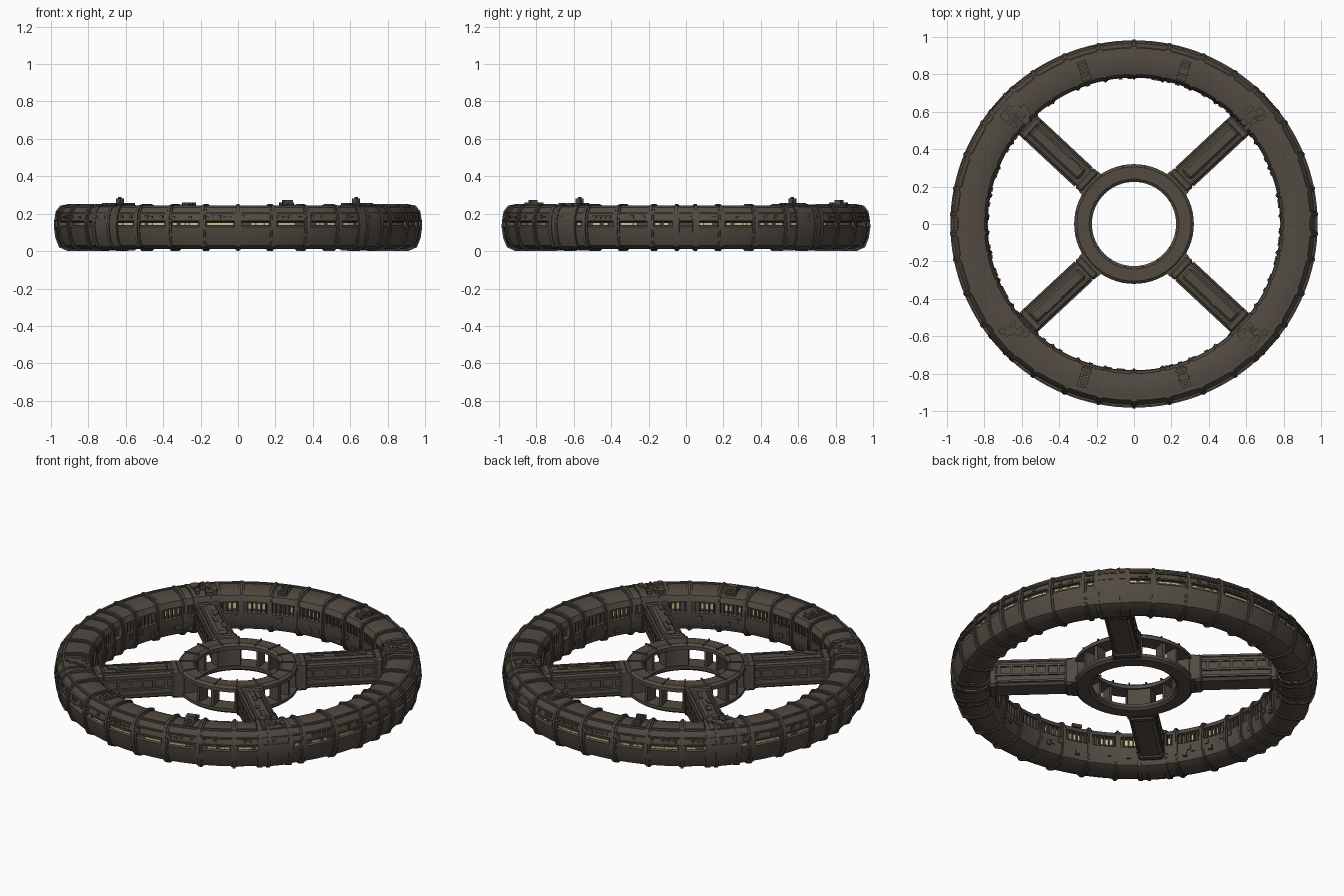
import bpy, bmesh, math, random
from math import pi, cos, sin, radians
from mathutils import Matrix

random.seed(4)
if "Cube" in bpy.data.objects:
    bpy.data.objects.remove(bpy.data.objects["Cube"])


def material(name, color):
    m = bpy.data.materials.new(name)
    m.use_nodes = True
    m.diffuse_color = color
    m.node_tree.nodes["Principled BSDF"].inputs["Base Color"].default_value = color
    return m


hull = material("dark brown hull", (0.085, 0.069, 0.055, 1))
glow = material("pale yellow window", (0.62, 0.56, 0.25, 1))


def sector(bm, profile, a0=0, a1=2 * pi, steps=128):
    """Sweep a closed (radius, z) profile around the axis."""
    full = a1 - a0 > 6.28
    rows = []
    for i in range(steps if full else steps + 1):
        a = a0 + (a1 - a0) * i / steps
        rows.append([bm.verts.new((r * cos(a), r * sin(a), z)) for r, z in profile])
    n = len(profile)
    for i in range(steps):
        p, q = rows[i], rows[(i + 1) % len(rows)]
        for j in range(n):
            k = (j + 1) % n
            bm.faces.new((p[j], q[j], q[k], p[k]))
    if not full:
        bm.faces.new(rows[0])
        bm.faces.new(rows[-1][::-1])


def band(r0, r1, z0, z1):
    return [(r0, z0), (r1, z0), (r1, z1), (r0, z1)]


def block(bm, r, angle, z, size, offset=0):
    """Box at a polar position; size is radial, tangential, vertical."""
    m = (Matrix.Rotation(angle, 4, 'Z') @ Matrix.Translation((r, offset, z))
         @ Matrix.Diagonal((*size, 1)))
    bmesh.ops.create_cube(bm, size=1, matrix=m)


def finish(name, bm, mat, smooth=True, bevel=0):
    bmesh.ops.recalc_face_normals(bm, faces=bm.faces)
    mesh = bpy.data.meshes.new(name)
    bm.to_mesh(mesh)
    bm.free()
    mesh.materials.append(mat)
    ob = bpy.data.objects.new(name, mesh)
    bpy.context.collection.objects.link(ob)
    if bevel:
        mod = ob.modifiers.new("edge", 'BEVEL')
        mod.width, mod.segments = bevel, 1
    if smooth:
        bpy.ops.object.select_all(action='DESELECT')
        bpy.context.view_layer.objects.active = ob
        ob.select_set(True)
        bpy.ops.object.shade_smooth_by_angle(angle=radians(32))
    return ob


def grown(profile, k):
    return [(0.875 + (r - 0.875) * k, 0.123 + (z - 0.123) * k) for r, z in profile]


# Outer ring hull, with a lit groove outside and a window recess inside
section = [(0.84, 0.012), (0.91, 0.012), (0.95, 0.03), (0.968, 0.075),
           (0.976, 0.13), (0.966, 0.136), (0.966, 0.154), (0.974, 0.16),
           (0.966, 0.205), (0.945, 0.232), (0.91, 0.239), (0.84, 0.239),
           (0.80, 0.226), (0.785, 0.195), (0.805, 0.19), (0.805, 0.135),
           (0.782, 0.13), (0.782, 0.07), (0.80, 0.03)]
bm = bmesh.new()
sector(bm, section)
finish("outer_ring", bm, hull)

# Ribs round the ring, doubled on the x axis, plus wide collars at the spokes
outline = section[:5] + section[7:14] + section[16:]
step = 2 * pi / 32
spokes = [radians(a) for a in (43, 137, 223, 317)]
ribs = bmesh.new()
for i in range(32):
    a = i * step
    for c in ((a - 0.055, a + 0.055) if i in (0, 16) else (a,)):
        sector(ribs, grown(outline, 1.1), c - 0.008, c + 0.008, 1)
        sector(ribs, grown(outline, 1.04), c - 0.018, c + 0.018, 2)
finish("ring_ribs", ribs, hull)
collars = bmesh.new()
for a in spokes:
    sector(collars, grown(outline, 1.045), a - 0.1, a + 0.1, 6)
    for s in (-1, 1):
        sector(collars, grown(outline, 1.085), a + s * 0.085 - 0.012, a + s * 0.085 + 0.012, 1)
finish("spoke_collars", collars, hull)

# Raised rails and belt plates on the outside and top edges
rails = bmesh.new()
sector(rails, band(0.96, 0.982, 0.158, 0.166))
sector(rails, band(0.955, 0.976, 0.198, 0.206))
sector(rails, band(0.93, 0.942, 0.232, 0.243))
for i in range(32):
    for t in range(5):
        a = (i + 0.15 + t * 0.16) * step
        if random.random() < 0.6:
            block(rails, 0.966, a, 0.182, (0.022, 0.018, random.uniform(0.01, 0.022)))
        block(rails, 0.796, a, 0.163, (0.02, 0.008, 0.056))
        if random.random() < 0.35:
            block(rails, 0.784, a, random.uniform(0.06, 0.11), (0.016, 0.022, 0.025))
finish("rails_and_fittings", rails, hull, False)

# Lit windows: dashes in the outer groove, panes in the inner recess
panes = bmesh.new()
for i in range(32):
    for t in range(6):
        a0 = (i + 0.14 + t * 0.12) * step
        if random.random() < 0.72:
            sector(panes, band(0.965, 0.971, 0.140, 0.150), a0, a0 + 0.115 * step, 1)
    for t in range(4):
        a = (i + 0.23 + t * 0.16) * step
        if random.random() < 0.7:
            block(panes, 0.804, a, 0.164, (0.006, 0.015, 0.03))
finish("lit_windows", panes, glow, False)

# Hub: two rims joined by posts, solid where the spokes meet it
hub = bmesh.new()
for z0, z1, s in ((0.045, 0.075, 1), (0.172, 0.205, -1)):
    lo, hi = (z0, z1) if s > 0 else (z1, z0)
    sector(hub, [(0.24, lo), (0.305, lo), (0.32, lo + s * 0.012), (0.32, hi),
                 (0.225, hi), (0.225, lo + s * 0.012)], steps=64)
for a in spokes:
    sector(hub, band(0.235, 0.312, 0.07, 0.178), a - 0.27, a + 0.27, 8)
    block(hub, 0.318, a, 0.125, (0.03, 0.15, 0.15))
for q in range(4):
    for t in (-0.15, 0.15):
        c = q * pi / 2 + t
        sector(hub, band(0.24, 0.308, 0.07, 0.178), c - 0.03, c + 0.03, 1)
for i in range(16):
    a = (i + 0.5) * pi / 8
    block(hub, 0.27, a, 0.206, (0.085, 0.008, 0.008))
finish("hub", hub, hull)

# Spokes: chamfered beams with end frames, window-like side panels and top plates
beam = bmesh.new()
trim = bmesh.new()
for a in spokes:
    block(beam, 0.57, a, 0.125, (0.52, 0.125, 0.15))
    for r in (0.345, 0.755):
        block(beam, r, a, 0.125, (0.05, 0.142, 0.165))
    block(beam, 0.56, a, 0.2, (0.36, 0.07, 0.025))
    for s in (-1, 1):
        for z in (0.07, 0.11, 0.165):
            block(trim, 0.56, a, z, (0.38, 0.016, 0.012), s * 0.063)
        for t in range(6):
            block(trim, 0.40 + t * 0.064, a, 0.137, (0.014, 0.016, 0.05), s * 0.063)
        block(trim, 0.56, a, 0.203, (0.4, 0.01, 0.012), s * 0.05)
    for t in range(5):
        block(trim, random.uniform(0.42, 0.7), a, 0.213,
              (random.uniform(0.02, 0.07), 0.02, 0.01), random.uniform(-0.02, 0.02))
finish("spoke_beams", beam, hull, False, 0.014)
finish("spoke_trim", trim, hull, False)

# Roof machinery near the spokes and along the front and back of the ring
roof = bmesh.new()
for a in spokes:
    for t in range(9):
        block(roof, random.uniform(0.8, 0.92), a + random.uniform(-0.07, 0.07), 0.247,
              (random.uniform(0.015, 0.05), random.uniform(0.015, 0.04), 0.02))
for a in (72, 108, 252, 288):
    a = radians(a)
    block(roof, 0.86, a, 0.242, (0.11, 0.05, 0.012))
    for t in range(4):
        block(roof, 0.82 + 0.025 * t, a, 0.25, (0.016, random.uniform(0.02, 0.07), 0.018))
for a in (138, 318):
    block(roof, 0.85, radians(a), 0.265, (0.03, 0.03, 0.03))
    block(roof, 0.85, radians(a), 0.28, (0.014, 0.014, 0.02))
for a in (72, 288):
    block(roof, 0.86, radians(a), 0.262, (0.035, 0.05, 0.025))
finish("roof_machinery", roof, hull, False)
